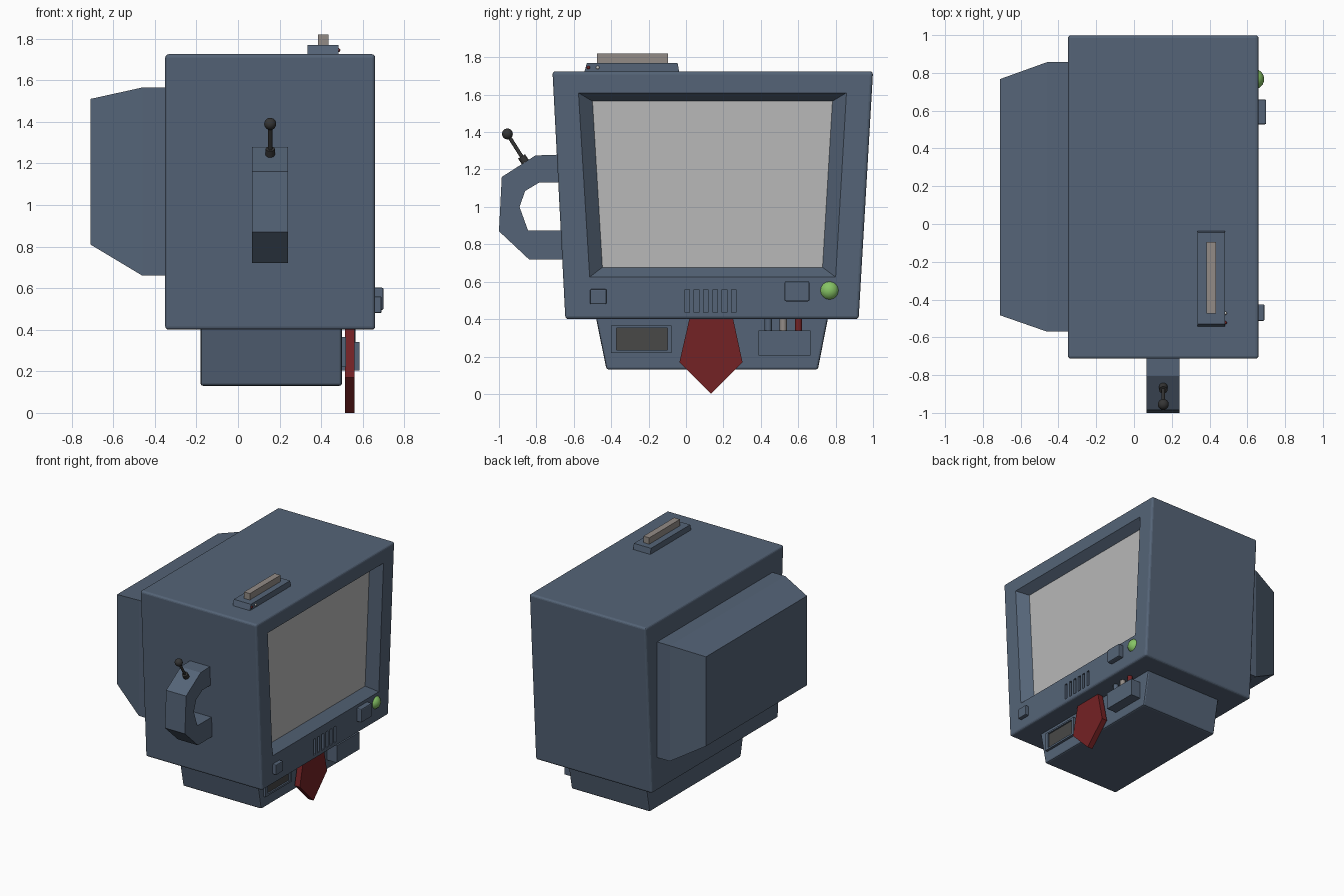
import bpy, bmesh, math
from mathutils import Vector

if "Cube" in bpy.data.objects:
    bpy.data.objects.remove(bpy.data.objects["Cube"])


def material(name, r, g, b):
    m = bpy.data.materials.new(name)
    m.diffuse_color = (r, g, b, 1)
    m.use_nodes = True
    m.node_tree.nodes["Principled BSDF"].inputs["Base Color"].default_value = m.diffuse_color
    return m


BLUE = material("slate blue", 0.09, 0.127, 0.185)
SCREEN = material("screen grey", 0.48, 0.48, 0.48)
PANEL = material("panel grey", 0.065, 0.065, 0.063)
CHARCOAL = material("charcoal", 0.035, 0.035, 0.035)
WARM = material("warm grey", 0.29, 0.26, 0.24)
RED = material("deep red", 0.175, 0.016, 0.018)
GREEN = material("green", 0.24, 0.55, 0.13)
WHITE = material("off white", 0.6, 0.6, 0.58)


def finish(name, bm, *mats):
    bmesh.ops.recalc_face_normals(bm, faces=bm.faces)
    me = bpy.data.meshes.new(name)
    bm.to_mesh(me)
    bm.free()
    for m in mats:
        me.materials.append(m)
    ob = bpy.data.objects.new(name, me)
    bpy.context.collection.objects.link(ob)
    return ob


def trapezoid(x, bottom, top):
    """Four points at depth x; bottom and top are (z, y_min, y_max)."""
    (zb, b0, b1), (zt, t0, t1) = bottom, top
    return [(x, b0, zb), (x, b1, zb), (x, t1, zt), (x, t0, zt)]


def rect(x, y0, y1, z0, z1):
    return trapezoid(x, (z0, y0, y1), (z1, y0, y1))


def loft(name, rings, mats, bevel=0.0, segments=2):
    """Skin rings into a solid; the last cap takes the last material.
    The bevel rounds the edges of the first two rings only."""
    bm = bmesh.new()
    vs = [[bm.verts.new(p) for p in r] for r in rings]
    n = len(rings[0])
    for a, b in zip(vs, vs[1:]):
        for i in range(n):
            bm.faces.new((a[i], a[(i + 1) % n], b[(i + 1) % n], b[i]))
    bm.faces.new(vs[0])
    bm.faces.new(vs[-1]).material_index = len(mats) - 1
    if bevel:
        outer = set(vs[0] + vs[1])
        edges = [e for e in bm.edges if all(v in outer for v in e.verts)]
        bmesh.ops.bevel(bm, geom=edges, offset=bevel, segments=segments,
                        profile=0.5, affect='EDGES')
    return finish(name, bm, *mats)


def box(name, x, y, z, mat, bevel=0.0):
    return loft(name, [rect(x[0], *y, *z), rect(x[1], *y, *z)], [mat], bevel)


def extrude(name, profile, x0, x1, mat):
    return loft(name, [[(x, y, z) for y, z in profile] for x in (x0, x1)], [mat])


def rod(name, a, b, r, mat, sides=16):
    a, b = Vector(a), Vector(b)
    bm = bmesh.new()
    bmesh.ops.create_cone(bm, cap_ends=True, segments=sides, radius1=r,
                          radius2=r, depth=(b - a).length)
    bm.transform((b - a).to_track_quat('Z', 'Y').to_matrix().to_4x4())
    bmesh.ops.translate(bm, verts=bm.verts, vec=(a + b) / 2)
    return smooth(finish(name, bm, mat))


def ball(name, centre, r, mat):
    bm = bmesh.new()
    bmesh.ops.create_uvsphere(bm, u_segments=24, v_segments=14, radius=r)
    bmesh.ops.translate(bm, verts=bm.verts, vec=centre)
    return smooth(finish(name, bm, mat))


def smooth(ob):
    bpy.ops.object.select_all(action='DESELECT')
    ob.select_set(True)
    bpy.context.view_layer.objects.active = ob
    bpy.ops.object.shade_smooth_by_angle(angle=math.radians(40))
    return ob


# Housing with sunken screen
low, high = (0.40, -0.645, 0.923), (1.725, -0.714, 1.0)
housing = loft("housing", [
    trapezoid(-0.35, low, high),
    trapezoid(0.66, low, high),
    trapezoid(0.66, (0.625, -0.515, 0.80), (1.61, -0.575, 0.858)),
    trapezoid(0.59, (0.677, -0.447, 0.73), (1.565, -0.50, 0.783)),
], [BLUE, SCREEN], bevel=0.016, segments=3)

# Speaker slots cut under the screen
bm = bmesh.new()
for i in range(6):
    g = bmesh.ops.create_cube(bm, size=1)["verts"]
    bmesh.ops.scale(bm, verts=g, vec=(0.06, 0.025, 0.125))
    bmesh.ops.translate(bm, verts=g, vec=(0.67, 0.006 + 0.05 * i, 0.497))
cutter = finish("slot_cutter", bm, BLUE)
cutter.hide_render = True
cutter.hide_viewport = True
cut = housing.modifiers.new("slots", 'BOOLEAN')
cut.operation = 'DIFFERENCE'
cut.solver = 'EXACT'
cut.object = cutter

# Rear tube cover
loft("rear_cover", [
    rect(-0.34, -0.57, 0.857, 0.66, 1.565),
    rect(-0.46, -0.57, 0.857, 0.66, 1.565),
    rect(-0.71, -0.483, 0.767, 0.81, 1.51),
], [BLUE])

# Base
base = [trapezoid(x, (0.13, -0.425, 0.705), (0.41, -0.482, 0.76)) for x in (-0.18, 0.50)]
loft("base", base, [BLUE], bevel=0.012)

# Slot panel on the base
loft("slot_panel", [
    rect(0.49, -0.40, -0.077, 0.22, 0.365),
    rect(0.52, -0.40, -0.077, 0.22, 0.365),
    rect(0.52, -0.372, -0.10, 0.235, 0.353),
    rect(0.508, -0.372, -0.10, 0.235, 0.353),
], [BLUE, PANEL])

# Connector box and its three cables
box("connector_box", (0.49, 0.585), (0.388, 0.666), (0.205, 0.34), BLUE)
for name, y, mat in (("blue_cable", 0.44, BLUE), ("white_cable", 0.52, WARM),
                     ("red_cable", 0.602, RED)):
    rod(name, (0.545, y, 0.33), (0.545, y, 0.41), 0.019, mat)

# Tie
extrude("tie", [(0.02, 0.41), (0.25, 0.41), (0.302, 0.17), (0.134, 0.0), (-0.035, 0.17)],
        0.515, 0.56, RED)

# Front controls
box("small_button", (0.65, 0.69), (-0.513, -0.425), (0.48, 0.56), BLUE, 0.006)
box("large_button", (0.65, 0.70), (0.527, 0.66), (0.495, 0.602), BLUE, 0.008)
ball("green_lamp", (0.635, 0.767, 0.553), 0.054, GREEN)

# Top cartridge slot, cartridge and indicator lights
slot = [trapezoid(x, (1.715, -0.545, -0.035), (1.77, -0.53, -0.045)) for x in (0.335, 0.483)]
loft("cartridge_slot", slot, [BLUE])
box("cartridge", (0.385, 0.435), (-0.475, -0.095), (1.75, 1.82), WARM)
ball("red_light", (0.483, -0.522, 1.745), 0.009, RED)
ball("white_light", (0.483, -0.472, 1.745), 0.009, WHITE)

# Side handle
extrude("side_handle", [
    (-0.66, 1.28), (-0.805, 1.275), (-0.985, 1.16), (-1.0, 0.87), (-0.84, 0.72),
    (-0.65, 0.72), (-0.65, 0.875), (-0.845, 0.875), (-0.89, 1.0), (-0.86, 1.085),
    (-0.785, 1.13), (-0.66, 1.13)], 0.067, 0.24, BLUE)

# Joystick on the handle
foot, tip = Vector((0.155, -0.86, 1.24)), Vector((0.155, -0.955, 1.39))
rod("joystick_rod", foot, tip, 0.010, CHARCOAL)
rod("joystick_collar", foot, foot.lerp(tip, 0.2), 0.022, CHARCOAL)
ball("joystick_knob", tip, 0.029, CHARCOAL)
